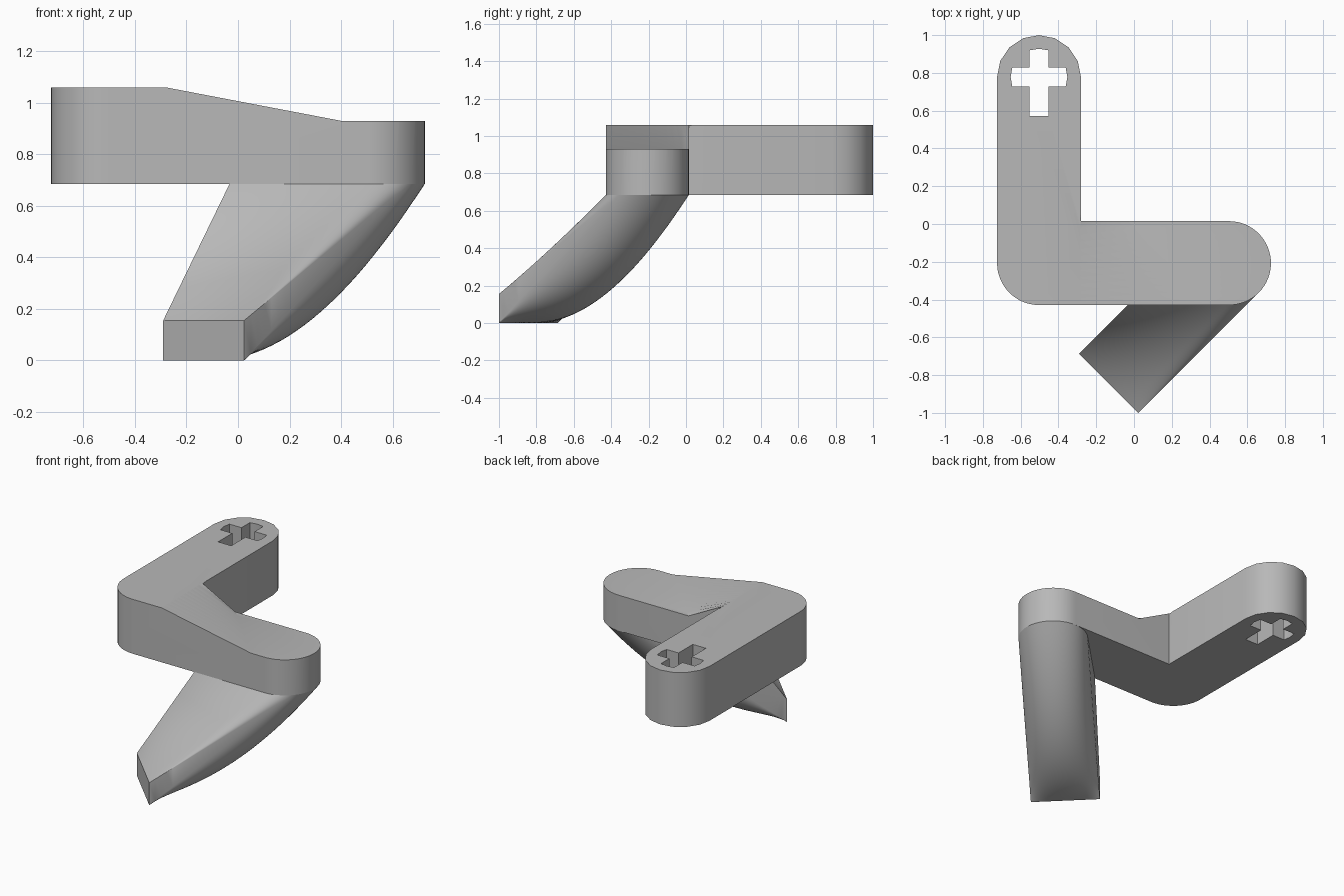
import bpy, bmesh
from math import sin, cos, pi, sqrt, radians

if "Cube" in bpy.data.objects:
    bpy.data.objects.remove(bpy.data.objects["Cube"], do_unlink=True)

R = 0.222                      # radius of every rounded end
PX, PY = 0.503, -0.207         # pivot end; elbow is mirrored to -PX
ARM_Y = 0.778                  # centre of the arm's round end
FRONT, BACK = PY - R, PY + R
INNER = -PX + R
LOW, TOP, STEP = 0.685, 1.06, 0.93
TIP = 0.9                      # leg length along its diagonal

grey = bpy.data.materials.new("light grey")
grey.use_nodes = True
COLOUR = (0.48, 0.48, 0.48, 1)
grey.diffuse_color = COLOUR
grey.node_tree.nodes["Principled BSDF"].inputs["Base Color"].default_value = COLOUR


def skin(name, rings, cap_start=True, cap_end=True):
    """Join equal closed rings of points into one mesh object."""
    bm = bmesh.new()
    loops = [[bm.verts.new(p) for p in ring] for ring in rings]
    n = len(loops[0])
    for a, b in zip(loops, loops[1:]):
        for i in range(n):
            j = (i + 1) % n
            bm.faces.new((a[i], a[j], b[j], b[i]))
    if cap_start:
        bm.faces.new(loops[0][::-1])
    if cap_end:
        bm.faces.new(loops[-1])
    bmesh.ops.remove_doubles(bm, verts=bm.verts, dist=0.0001)
    bmesh.ops.recalc_face_normals(bm, faces=bm.faces)
    mesh = bpy.data.meshes.new(name)
    bm.to_mesh(mesh)
    bm.free()
    mesh.materials.append(grey)
    obj = bpy.data.objects.new(name, mesh)
    bpy.context.collection.objects.link(obj)
    return obj


def prism(name, outline, z0, z1):
    return skin(name, [[(x, y, z) for x, y in outline] for z in (z0, z1)])


def arc(cx, cy, a0, a1, steps, r=R):
    angles = [radians(a0 + (a1 - a0) * i / steps) for i in range(steps + 1)]
    return [(cx + r * cos(a), cy + r * sin(a)) for a in angles]


def select_only(obj):
    bpy.ops.object.select_all(action='DESELECT')
    obj.select_set(True)
    bpy.context.view_layer.objects.active = obj


def cut(obj, cutter):
    mod = obj.modifiers.new("cut", 'BOOLEAN')
    mod.operation = 'DIFFERENCE'
    mod.solver = 'EXACT'
    mod.object = cutter
    select_only(obj)
    bpy.ops.object.modifier_apply(modifier=mod.name)
    bpy.data.objects.remove(cutter, do_unlink=True)


# L-shaped body
outline = (arc(-PX, PY, 180, 270, 12) + arc(PX, PY, -90, 90, 32)
           + [(INNER, BACK)] + arc(-PX, ARM_Y, 0, 180, 8))
body = prism("body", outline, LOW, TOP)

# cross-shaped axle hole with one long leg
h, r = 0.05, 0.15
k = sqrt(r * r - h * h)
hole = [(h, -0.205), (h, -h), (k, -h), (r, 0), (k, h), (h, h), (h, k), (0, r)]
hole += [(-x, y) for x, y in hole[-2::-1]]
cut(body, prism("hole_cutter", [(x - PX, y + ARM_Y) for x, y in hole], LOW - 0.1, TOP + 0.1))

# twisted ramp down to the lower pivot end
rings = []
for i in range(-1, 14):
    v = i / 12
    y = BACK + (FRONT - BACK) * v
    foot = -0.03 + 0.43 * v
    rise = TOP + 0.05 * (TOP - STEP) / (foot - INNER)
    profile = [(INNER - 0.05, rise), (foot, STEP), (0.9, STEP), (0.9, 1.3), (INNER - 0.05, 1.3)]
    rings.append([(x, y, z) for x, z in profile])
ramp = skin("ramp_cutter", rings)
select_only(ramp)
mod = ramp.modifiers.new("tri", 'TRIANGULATE')
bpy.ops.object.modifier_apply(modifier=mod.name)
cut(body, ramp)


# diagonal leg: s runs along the leg, w runs across it
def place(s, w, z):
    return (PX - (s - w) / sqrt(2), PY - (s + w) / sqrt(2), z)


def underside(a, t):
    """Curved belly from the back half of the pivot circle to the tip."""
    c, w = cos(a), R * sin(a)
    ctrl_s = TIP / 2 * (1 - c) + 0.35 * c
    ctrl_z = LOW / 2 * (1 - c)
    s = -R * c * (1 - t) ** 2 + 2 * ctrl_s * t * (1 - t) + TIP * t * t
    return place(s, w, LOW * (1 - t) ** 2 + 2 * ctrl_z * t * (1 - t))


def upper(a, t):
    """Ruled face from the body's front edge to the tip."""
    w = R * sin(a)
    edge = R * sqrt(2) - w if w < R / sqrt(2) else R * cos(a)
    return place(edge + (TIP - edge) * t, w, LOW + (0.155 - LOW) * t)


COLS, ROWS = 32, 24
angles = [pi * (i / COLS - 0.5) for i in range(COLS + 1)]
leg = skin("leg", [[underside(a, j / ROWS) for a in angles]
                   + [upper(a, j / ROWS) for a in reversed(angles)]
                   for j in range(ROWS + 1)], cap_start=False)

for obj in (body, leg):
    select_only(obj)
    bpy.ops.object.shade_smooth_by_angle(angle=radians(30))
